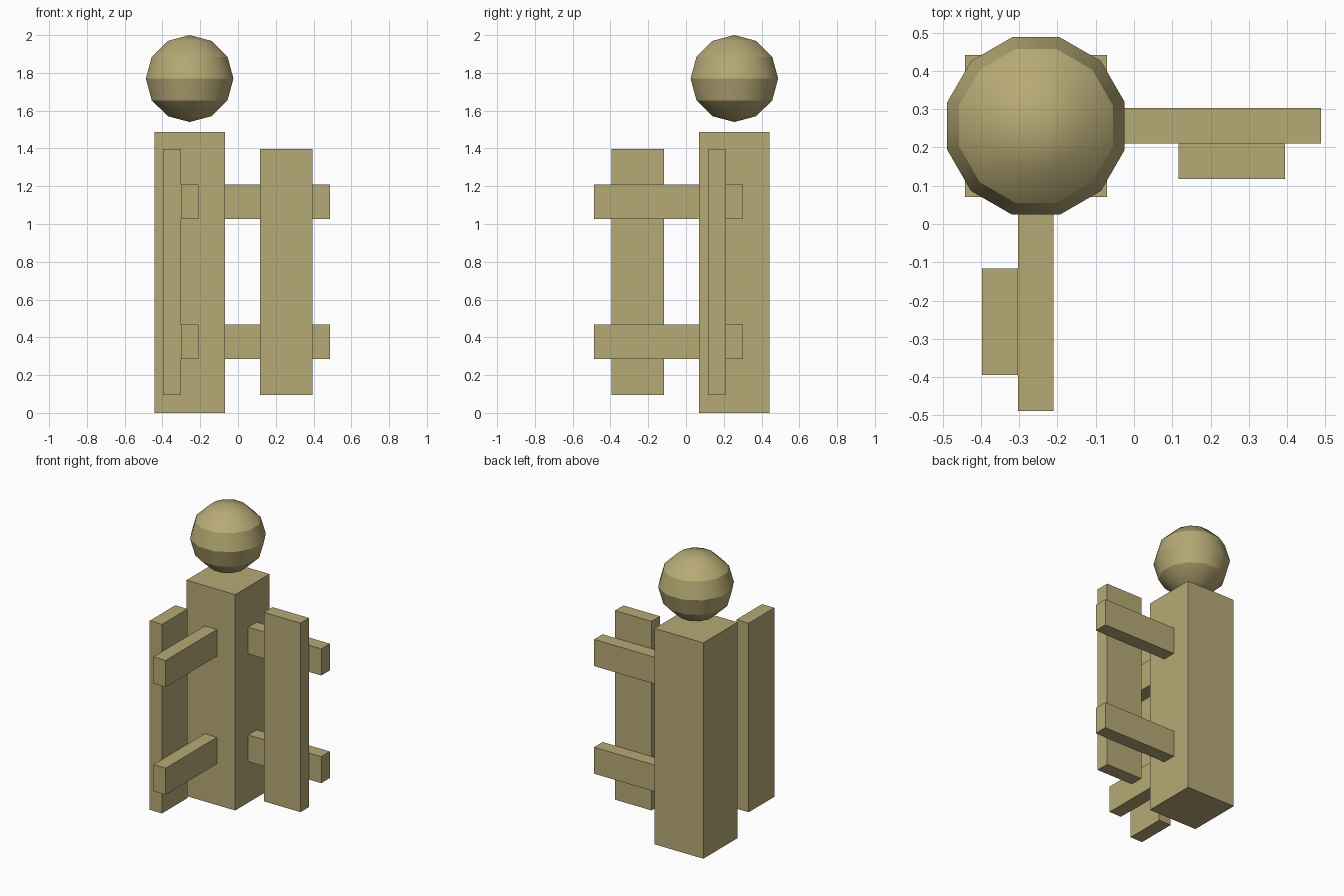
import bpy
import math

if "Cube" in bpy.data.objects:
    bpy.data.objects.remove(bpy.data.objects["Cube"])

wood = bpy.data.materials.new("pale_wood")
wood.diffuse_color = (0.47, 0.40, 0.18, 1)
wood.use_nodes = True
wood.node_tree.nodes["Principled BSDF"].inputs["Base Color"].default_value = wood.diffuse_color


def box(name, x, y, z):
    """Axis-aligned box from (min, max) ranges."""
    spans = (x, y, z)
    bpy.ops.mesh.primitive_cube_add(size=1, location=[(a + b) / 2 for a, b in spans])
    ob = bpy.context.object
    ob.name = name
    ob.scale = [b - a for a, b in spans]
    bpy.ops.object.transform_apply(location=False, rotation=False, scale=True)
    ob.data.materials.append(wood)
    return ob


# Corner post
box("corner_post", (-0.442, -0.07), (0.07, 0.442), (0, 1.488))

# Upper and lower rails on both wings
for level, z in (("lower", (0.284, 0.467)), ("upper", (1.026, 1.21))):
    box(level + "_side_rail", (-0.07, 0.488), (0.21, 0.303), z)
    box(level + "_front_rail", (-0.303, -0.21), (-0.488, 0.07), z)

# Upright boards fixed to the rails
board_z = (0.095, 1.398)
box("side_board", (0.116, 0.395), (0.117, 0.21), board_z)
box("front_board", (-0.397, -0.303), (-0.395, -0.116), board_z)

# Ball floating above the post, turned so a flat side faces each axis
bpy.ops.mesh.primitive_uv_sphere_add(segments=12, ring_count=6, radius=1,
                                     location=(-0.256, 0.256, 1.77),
                                     rotation=(0, 0, math.radians(15)))
ball = bpy.context.object
ball.name = "post_ball"
ball.scale = (0.24, 0.24, 0.23)
bpy.ops.object.transform_apply(location=False, rotation=True, scale=True)
ball.data.materials.append(wood)
bpy.ops.object.shade_smooth_by_angle(angle=math.radians(30))
